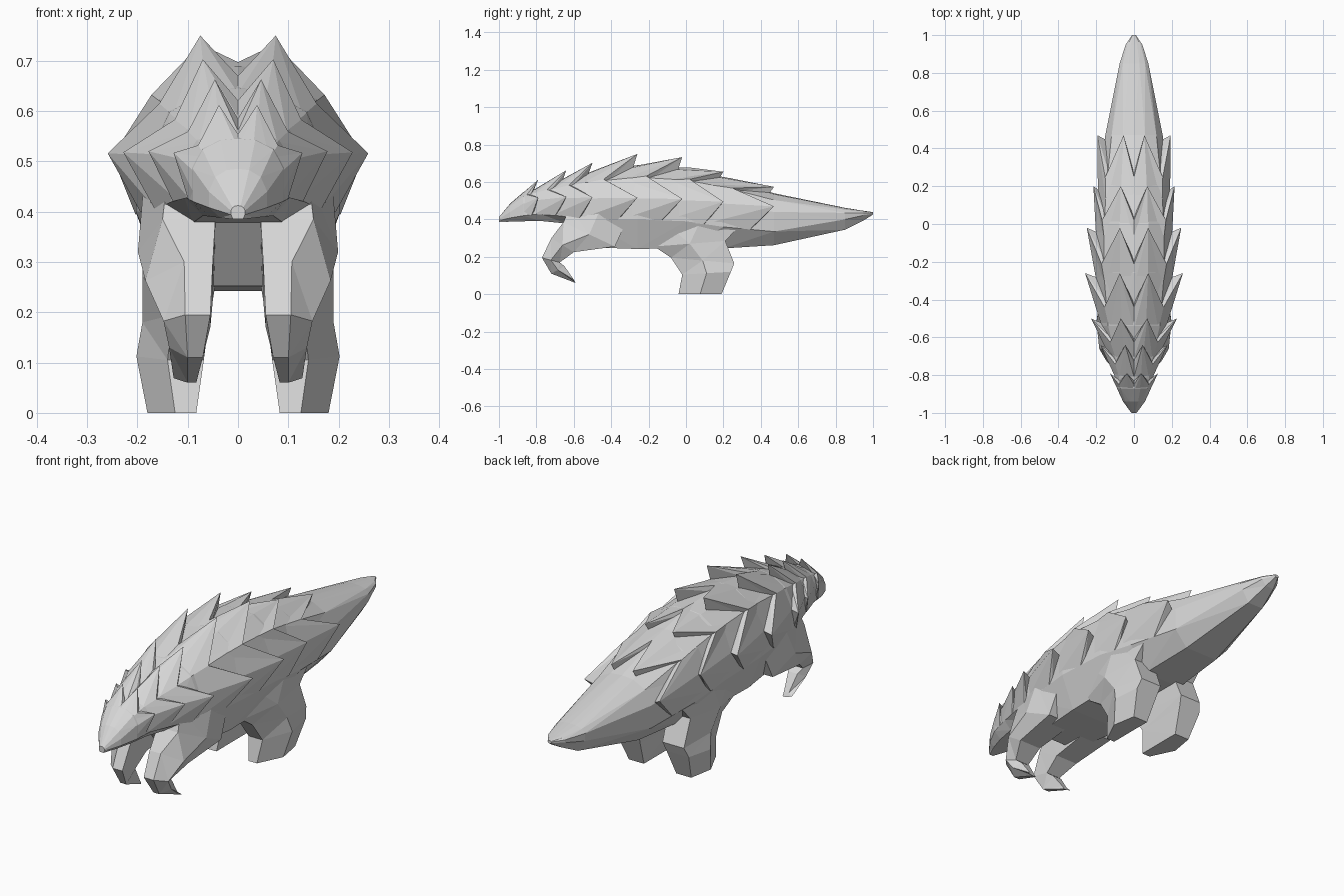
import bpy, bmesh

if "Cube" in bpy.data.objects:
    bpy.data.objects.remove(bpy.data.objects["Cube"])

hide = bpy.data.materials.new("stone_grey")
hide.diffuse_color = (0.68, 0.68, 0.68, 1)
hide.use_nodes = True
hide.node_tree.nodes["Principled BSDF"].inputs["Base Color"].default_value = hide.diffuse_color


def make(name, verts, faces):
    me = bpy.data.meshes.new(name)
    me.from_pydata(verts, [], faces)
    bm = bmesh.new()
    bm.from_mesh(me)
    bmesh.ops.triangulate(bm, faces=[f for f in bm.faces if len(f.verts) == 4])
    bmesh.ops.recalc_face_normals(bm, faces=bm.faces)
    bm.to_mesh(me)
    bm.free()
    me.materials.append(hide)
    ob = bpy.data.objects.new(name, me)
    bpy.context.collection.objects.link(ob)
    return ob


def loft(name, rings):
    """Skin closed rings of equal length and cap both ends."""
    n = len(rings[0])
    verts = [p for r in rings for p in r]
    faces = [(a * n + i, a * n + (i + 1) % n, (a + 1) * n + (i + 1) % n, (a + 1) * n + i)
             for a in range(len(rings) - 1) for i in range(n)]
    faces += [tuple(range(n)), tuple(range(len(verts) - n, len(verts)))]
    return make(name, verts, faces)


# Body stations from snout to tail tip: y, half width, top, mid, low, bottom, belly half width
STATIONS = [
    (-1.00, .014, .412, .402, .394, .385, .010),
    (-0.94, .058, .485, .440, .408, .388, .035),
    (-0.87, .090, .545, .485, .420, .390, .055),
    (-0.78, .108, .570, .510, .430, .392, .070),
    (-0.64, .145, .610, .512, .415, .378, .090),
    (-0.54, .175, .645, .512, .400, .252, .110),
    (-0.26, .205, .690, .512, .400, .242, .140),
    (0.00, .202, .672, .500, .390, .247, .140),
    (0.20, .187, .625, .480, .360, .245, .100),
    (0.47, .152, .540, .440, .335, .262, .085),
    (0.85, .076, .462, .435, .400, .345, .040),
    (0.95, .044, .446, .435, .422, .395, .022),
    (1.00, .010, .439, .435, .431, .426, .006),
]


def station(y):
    for a, b in zip(STATIONS, STATIONS[1:]):
        if y <= b[0]:
            t = (y - a[0]) / (b[0] - a[0])
            return [p + (q - p) * t for p, q in zip(a, b)]
    return list(STATIONS[-1])


def half_section(y):
    _, w, top, mid, low, bot, bw = station(y)
    return [(0, top), (.38 * w, top - .05 * (top - mid)),
            (.78 * w, mid + .64 * (top - mid)), (w, mid), (.99 * w, low), (bw, bot)]


def skin(y, u, lift=0.0):
    """Point on the body side; u runs 0 (spine) to 4 (lower flank)."""
    h = half_section(y)
    i = min(int(u), 4)
    t = u - i
    x = h[i][0] + (h[i + 1][0] - h[i][0]) * t
    z = h[i][1] + (h[i + 1][1] - h[i][1]) * t
    cz = h[3][1]
    return (x * (1 + lift), y, cz + (z - cz) * (1 + lift))


rings = []
for s in STATIONS:
    h = half_section(s[0])
    rings.append([(x, s[0], z) for x, z in h] + [(-x, s[0], z) for x, z in h[:0:-1]])
loft("body", rings)

# Jagged collars of scales: front y, tip y, upper tip x, z, side tip x, z
COLLARS = [
    (-.89, -.79, .038, .612, .128, .517),
    (-.81, -.64, .046, .663, .178, .520),
    (-.71, -.50, .070, .703, .228, .518),
    (-.56, -.26, .075, .750, .259, .516),
    (-.34, -.02, .075, .733, .250, .510),
    (-.10, .20, .070, .655, .215, .495),
    (.10, .47, .055, .574, .194, .470),
]
for k, (y0, yt, x1, z1, x3, z3) in enumerate(COLLARS):
    yv = y0 + .4 * (yt - y0)
    yl = y0 + .65 * (yt - y0)
    front = [skin(y0, u, -.02) for u in range(5)]
    edge = [skin(yv, 0, .06), (x1, yt, z1), skin(yv, 2, .08), (x3, yt, z3), skin(yl, 4, .01)]
    base = [skin(yv + .02, 0, -.05), skin(yt - .025, 1, -.05), skin(yv + .02, 2, -.05),
            skin(yt - .025, 3, -.05), skin(yl + .01, 4, -.05)]
    rows = [[(-x, y, z) for x, y, z in r[:0:-1]] + r for r in (front, edge, base)]
    n = len(rows[0])
    verts = [p for r in rows for p in r]
    faces = []
    for i in range(n - 1):
        # split each quad so the ridge runs forward from the tip
        tip_first = (i - (n // 2)) % 2 == 1
        for r in (0, 1):
            a, b, c, d = r * n + i, r * n + i + 1, (r + 1) * n + i + 1, (r + 1) * n + i
            faces += [(a, b, d), (b, c, d)] if tip_first == (r == 0) else [(a, b, c), (a, c, d)]
    make(f"scale_collar_{k + 1}", verts, faces)

# Legs: front y, z, back y, z, inner x, front outer x, outer x
FRONT_LEG = [
    (-.62, .47, -.30, .43, .05, .14, .188),
    (-.655, .385, -.38, .255, .045, .15, .199),
    (-.72, .300, -.60, .225, .050, .107, .184),
    (-.77, .195, -.675, .170, .055, .105, .148),
    (-.72, .110, -.65, .150, .070, .100, .137),
    (-.59, .060, -.60, .078, .083, .100, .128),
]
HIND_LEG = [
    (-.16, .42, .34, .42, .06, .14, .188),
    (-.17, .255, .21, .285, .055, .14, .190),
    (-.08, .195, .258, .165, .060, .13, .190),
    (-.02, .105, .240, .120, .068, .14, .202),
    (-.04, .000, .190, .000, .083, .125, .180),
]
for name, rows in (("front_leg", FRONT_LEG), ("hind_leg", HIND_LEG)):
    for side, sx in (("left", 1), ("right", -1)):
        rings = []
        for yf, zf, yb, zb, xi, xf, xo in rows:
            ym, zm = yf + .5 * (yb - yf), zf + .5 * (zb - zf)
            rings.append([(sx * xi, yf, zf), (sx * xf, yf, zf), (sx * xo, ym, zm),
                          (sx * (xo - .02), yb, zb), (sx * xi, yb, zb)])
        loft(f"{name}_{side}", rings)
